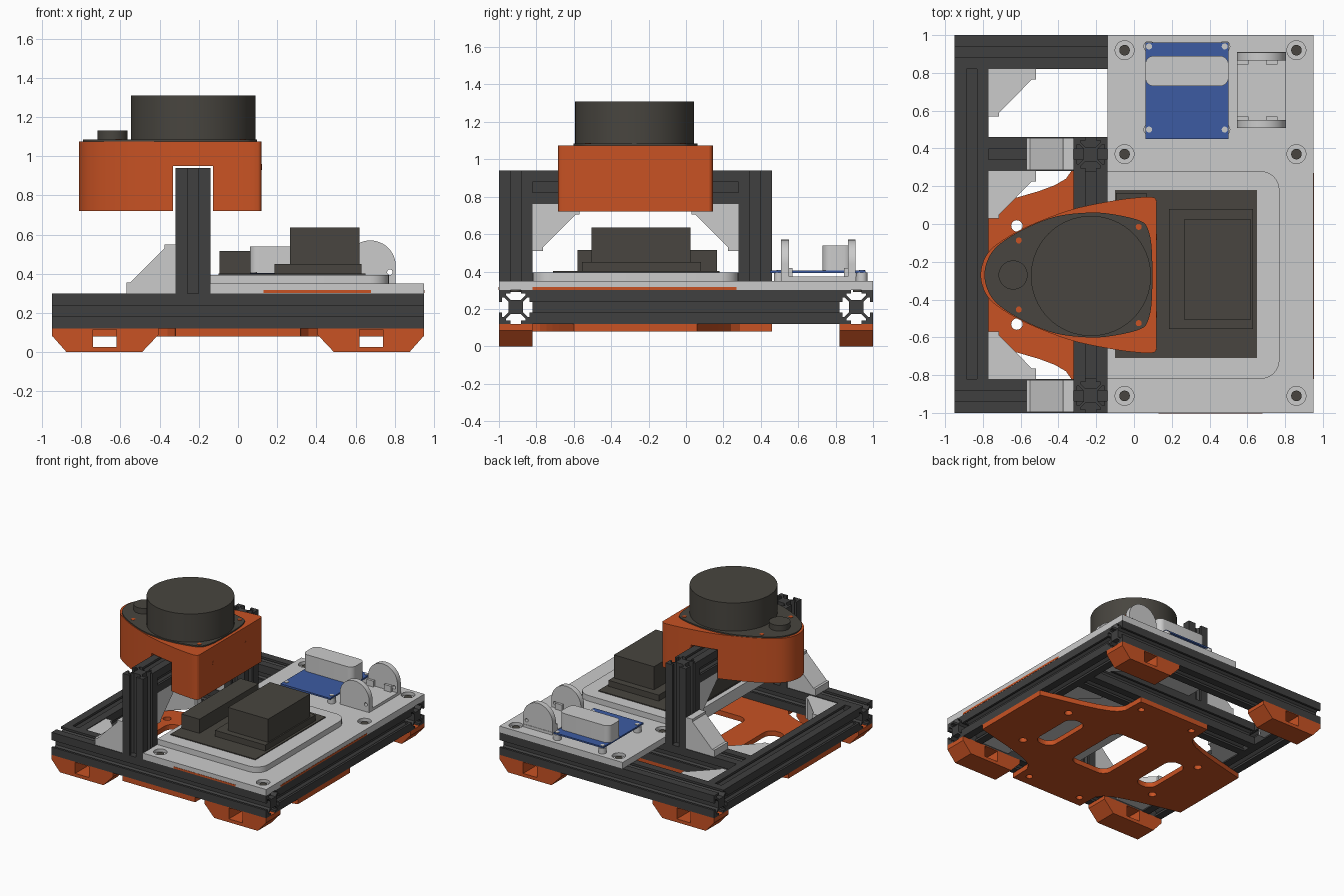
import bpy, bmesh, math
from mathutils import Vector

if "Cube" in bpy.data.objects:
    bpy.data.objects.remove(bpy.data.objects["Cube"])


def material(name, rgb):
    m = bpy.data.materials.new(name)
    m.diffuse_color = (*rgb, 1)
    m.use_nodes = True
    m.node_tree.nodes["Principled BSDF"].inputs["Base Color"].default_value = m.diffuse_color
    return m


ORANGE = material("orange_plastic", (0.58, 0.085, 0.017))
BLACK = material("black_aluminium", (0.05, 0.05, 0.05))
DARK = material("dark_casing", (0.065, 0.06, 0.05))
BLUE = material("blue_board", (0.045, 0.105, 0.36))


# Extrude a 2D outline along an axis (z: x,y  /  y: x,z  /  x: y,z)
def prism(name, pts, lo, hi, axis="z", mat=None, smooth=False):
    place = {"z": lambda a, b, c: (a, b, c), "y": lambda a, b, c: (a, c, b),
             "x": lambda a, b, c: (c, a, b)}[axis]
    bm = bmesh.new()
    bottom = [bm.verts.new(place(a, b, lo)) for a, b in pts]
    top = [bm.verts.new(place(a, b, hi)) for a, b in pts]
    bm.faces.new(bottom)
    bm.faces.new(top)
    for i in range(len(pts)):
        j = (i + 1) % len(pts)
        bm.faces.new((bottom[i], bottom[j], top[j], top[i]))
    bmesh.ops.recalc_face_normals(bm, faces=bm.faces)
    me = bpy.data.meshes.new(name)
    bm.to_mesh(me)
    bm.free()
    ob = bpy.data.objects.new(name, me)
    bpy.context.collection.objects.link(ob)
    if mat:
        me.materials.append(mat)
    if smooth:
        soften(ob)
    return ob


def soften(ob):
    bpy.ops.object.select_all(action="DESELECT")
    ob.select_set(True)
    bpy.context.view_layer.objects.active = ob
    bpy.ops.object.shade_smooth_by_angle(angle=math.radians(30))


def rect(x0, x1, y0, y1):
    return [(x0, y0), (x1, y0), (x1, y1), (x0, y1)]


def box(name, x0, x1, y0, y1, z0, z1, mat=None):
    return prism(name, rect(x0, x1, y0, y1), z0, z1, "z", mat)


def circle(cx, cy, r, n=32):
    return [(cx + r * math.cos(2 * math.pi * i / n), cy + r * math.sin(2 * math.pi * i / n)) for i in range(n)]


# Rectangle with one radius per corner (same corner order as rect)
def rounded(x0, x1, y0, y1, radii, n=8):
    out = []
    for k, ((x, y), r) in enumerate(zip(rect(x0, x1, y0, y1), radii)):
        if not r:
            out.append((x, y))
            continue
        cx, cy = x + (r if x == x0 else -r), y + (r if y == y0 else -r)
        for i in range(n + 1):
            t = math.pi * (1 + k / 2 + i / n / 2)
            out.append((cx + r * math.cos(t), cy + r * math.sin(t)))
    return out


# Closed smooth outline through points
def spline(pts, n=6):
    p = [Vector(q) for q in pts]
    out = []
    for i in range(len(p)):
        a, b, c, d = p[i - 1], p[i], p[(i + 1) % len(p)], p[(i + 2) % len(p)]
        for s in range(n):
            t = s / n
            out.append(tuple(0.5 * (2 * b + (c - a) * t + (2 * a - 5 * b + 4 * c - d) * t * t
                                    + (3 * b - a - 3 * c + d) * t ** 3)))
    return out


def cut(ob, cutters, smooth=False):
    for c in cutters:
        m = ob.modifiers.new("cut", "BOOLEAN")
        m.operation, m.solver, m.object = "DIFFERENCE", "EXACT", c
        c.hide_render = True
    dg = bpy.context.evaluated_depsgraph_get()
    me = bpy.data.meshes.new_from_object(ob.evaluated_get(dg))
    ob.modifiers.clear()
    ob.data = me
    for c in cutters:
        bpy.data.objects.remove(c)
    if smooth:
        soften(ob)


# Slotted aluminium rails
SIDE = [(-.09, .09), (-.028, .09), (-.028, .073), (-.052, .073), (-.052, .062), (-.028, .038),
        (.028, .038), (.052, .062), (.052, .073), (.028, .073), (.028, .09)]


def rail(name, ca, cb, lo, hi, axis):
    pts = []
    for k in range(4):
        c, s = [(1, 0), (0, -1), (-1, 0), (0, 1)][k]
        pts += [(ca + x * c - y * s, cb + x * s + y * c) for x, y in SIDE]
    return prism(name, pts, lo, hi, axis, BLACK)


for label, y in (("front", -.91), ("back", .91)):
    rail(label + "_rail", y, .21, -.95, .95, "x")
rail("middle_rail", .37, .21, -.77, .77, "x")
for label, x in (("left", -.86), ("right", .86)):
    rail(label + "_rail", x, .21, -.82, .82, "y")
for label, y in (("front", -.91), ("back", .37)):
    rail(label + "_upright", -.23, y, .30, .94, "z")
rail("cross_bar", -.23, .85, -.82, .28, "y")


# Corner brackets
def bracket(name, a, b, sa, sb, lo, hi, axis):
    shape = [(0, 0), (.25, 0), (.25, .055), (.23, .055), (.055, .23), (.055, .25), (0, .25)]
    prism(name, [(a + sa * u, b + sb * v) for u, v in shape], lo, hi, axis)


for s in (-1, 1):
    for y, sy in ((.82, -1), (.28, -1), (-.82, 1)):
        bracket("frame_bracket", s * .77, y, -s, sy, .13, .295, "z")
for y in (-.91, .37):
    bracket("upright_bracket", -.32, .30, -1, 1, y - .085, y + .085, "y")
bracket("bar_bracket_front", -.82, .76, 1, -1, -.315, -.145, "x")
bracket("bar_bracket_back", .28, .76, -1, -1, -.315, -.145, "x")

# Feet with a window through each
for sx in (-1, 1):
    for y0 in (-1, .82):
        foot = prism("foot", [(sx * x, z) for x, z in
                              [(.95, .12), (.95, .085), (.875, 0), (.49, 0), (.405, .09), (.405, .12)]],
                     y0, y0 + .18, "y", ORANGE)
        xs = sorted((sx * .74, sx * .62))
        cut(foot, [box("window", *xs, y0 - .1, y0 + .28, .027, .115)])

# Bottom plate: cross shape with curved inner corners, slots and holes
quarter = [(.95, .33), (.62, .41), (.50, .445), (.42, .475), (.36, .51), (.325, .56), (.32, .73)]
outline = []
for sx, sy in ((1, 1), (-1, 1), (-1, -1), (1, -1)):
    q = quarter if sx * sy > 0 else quarter[::-1]
    outline += [(sx * x, -.27 + sy * y) for x, y in q]
plate = prism("bottom_plate", outline, .08, .12, "z", ORANGE)
tools = [prism("slot", rounded(x - w, x + w, -.27 - h, -.27 + h, [.07] * 4), 0, .2)
         for x, w, h in ((-.48, .08, .21), (0, .17, .27), (.48, .08, .21))]
tools += [prism("hole", circle(sx * .62, -.27 + sy * .26, .03, 20), 0, .2) for sx in (-1, 1) for sy in (-1, 1)]
tools += [prism("hole", circle(sx * .24, -.27 + sy * .64, .025, 20), 0, .2) for sx in (-1, 1) for sy in (-1, 1)]
cut(plate, tools)

# Deck with countersunk holes, raised pad and inlays
deck = box("deck", -.14, .95, -1, 1, .30, .35)
spots = [(x, y) for x in (-.05, .86) for y in (-.91, .37, .92)]
cut(deck, [prism("bore", circle(x, y, .05), .325, .4) for x, y in spots]
    + [prism("bore", circle(x, y, .028, 24), .25, .4) for x, y in spots], True)
for x, y in spots:
    prism("deck_screw", circle(x, y, .028, 24), .29, .335, "z", DARK)
prism("deck_pad", rounded(-.14, .77, -.82, .28, [0, .1, .1, 0]), .35, .395, smooth=True)
box("front_inlay", .13, .68, -1.0, -.9, .301, .316, ORANGE).location.y = -.002
box("right_inlay", .85, .952, -.82, .27, .301, .316, ORANGE)

# Computer with its long connector block and cooler
box("computer_base", -.10, .65, -.71, .18, .39, .402, DARK)
box("connector_block", -.095, .065, -.58, .165, .40, .515, DARK)
box("cooler_base", .185, .63, -.555, .08, .40, .45, DARK)
box("cooler_top", .265, .62, -.505, .025, .45, .635, DARK)

# Power board on standoffs
box("power_board", .06, .50, .45, .96, .393, .405, BLUE)
prism("power_module", rounded(.06, .50, .73, .89, [.045] * 4), .405, .54, smooth=True)
for x in (.08, .48):
    for y in (.50, .94):
        prism("standoff", circle(x, y, .03, 24), .35, .394, smooth=True)
        prism("board_screw", circle(x, y, .016, 20), .39, .409, smooth=True)

# Cradle with two round ears
box("cradle_base", .545, .805, .51, .91, .35, .372)
arc = [(.675 + .13 * math.cos(math.pi * i / 24), .44 + .13 * math.sin(math.pi * i / 24)) for i in range(25)]
for y0, b0 in ((.508, .548), (.865, .845)):
    ear = prism("cradle_ear", [(.545, .35), (.805, .35)] + arc, y0, y0 + .042, "y")
    cut(ear, [prism("pin_hole", circle(.775, .408, .014, 16), .4, 1, "y")], True)
    for x in (.575, .73):
        box("cradle_rib", x - .03, x + .03, b0, b0 + .022, .372, .42)

# Scanner housing: rounded teardrop, slotted to sit over the cross bar
upper = [(.12, .05), (.118, .125), (.09, .143), (.02, .14), (-.1, .125), (-.3, .085), (-.45, .035),
         (-.6, -.03), (-.73, -.11), (-.79, -.18)]
mirror = [(x, -.54 - y) for x, y in upper[::-1]]
housing = prism("scanner_housing", spline(upper + [(-.812, -.27)] + mirror), .72, 1.075, "z", ORANGE)
cut(housing, [box("bar_slot", -.332, -.128, -1, .5, .6, .95)], True)

# Scanner lid, rotor, motor cap and screws
lid = [(.095, -.15), (.075, -.03), (.03, .018), (-.12, .053), (-.25, .06), (-.42, .038), (-.58, -.025),
       (-.71, -.105), (-.77, -.18)]
lid_outline = spline(lid + [(-.792, -.27)] + [(x, -.54 - y) for x, y in lid[::-1]])
prism("scanner_lid", lid_outline, 1.05, 1.085, "z", DARK, True)
prism("scanner_rotor", circle(-.228, -.275, .318, 64), 1.085, 1.31, "z", DARK, True)
prism("motor_cap", circle(-.64, -.27, .077, 40), 1.085, 1.13, "z", DARK, True)
for x, dy in ((.025, .255), (-.61, .183)):
    for s in (-1, 1):
        prism("lid_screw", circle(x, -.27 + s * dy, .016, 20), 1.08, 1.088, "z", ORANGE)
for y in (-.48, -.07):
    prism("housing_screw", circle(y, .945, .016, 20), .1, .1225, "x", ORANGE)
